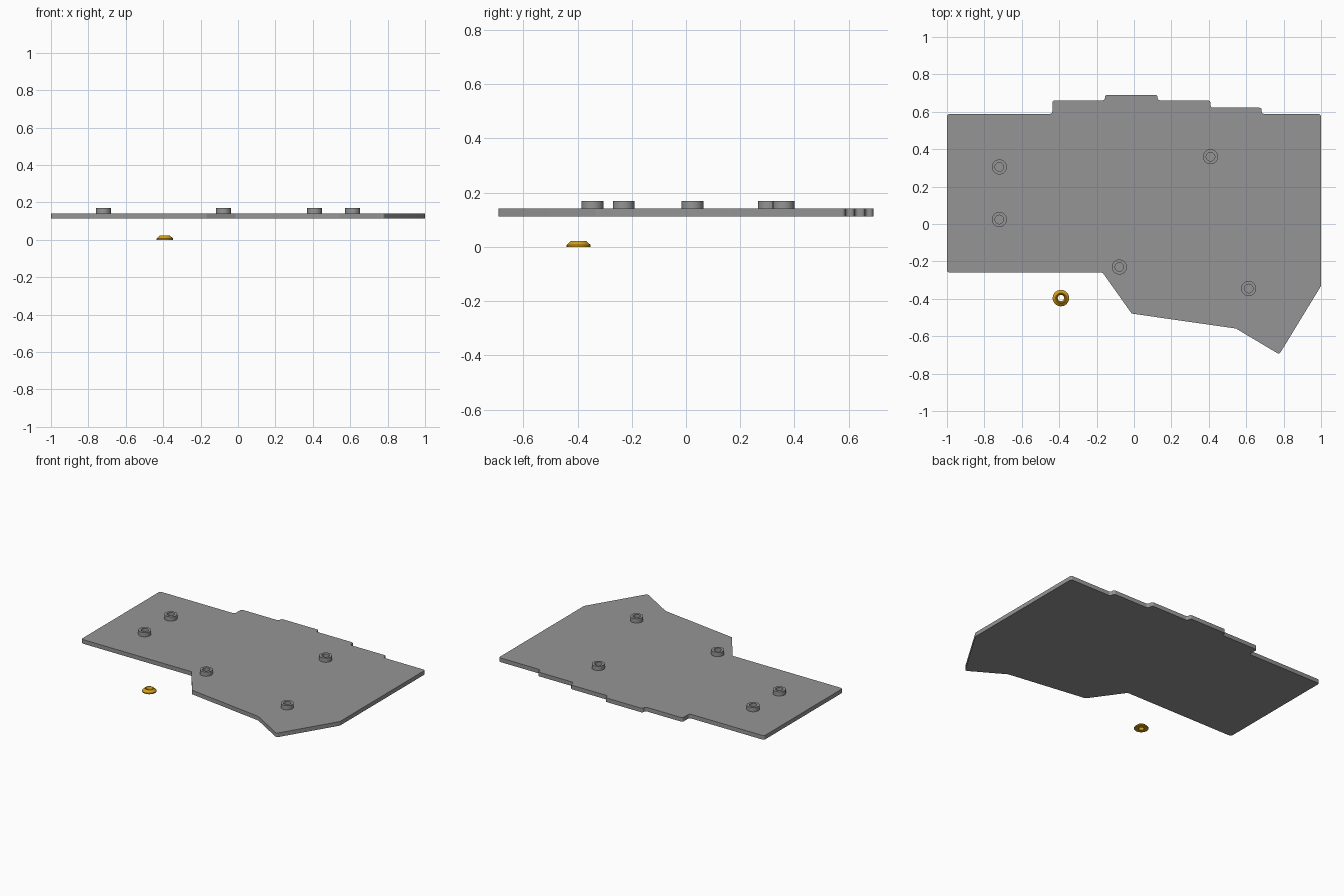
import bpy, bmesh, math
from mathutils import Vector

if "Cube" in bpy.data.objects:
    bpy.data.objects.remove(bpy.data.objects["Cube"])


def material(name, rgb):
    m = bpy.data.materials.new(name)
    m.diffuse_color = (*rgb, 1)
    m.use_nodes = True
    m.node_tree.nodes["Principled BSDF"].inputs["Base Color"].default_value = m.diffuse_color
    return m


grey = material("grey plastic", (0.30, 0.30, 0.30))
gold = material("gold metal", (0.68, 0.35, 0.01))


def finish(bm, name, mat, loc=(0, 0, 0), angle=30):
    bmesh.ops.recalc_face_normals(bm, faces=bm.faces[:])
    me = bpy.data.meshes.new(name)
    bm.to_mesh(me)
    bm.free()
    me.materials.append(mat)
    ob = bpy.data.objects.new(name, me)
    bpy.context.collection.objects.link(ob)
    ob.location = loc
    bpy.ops.object.select_all(action='DESELECT')
    ob.select_set(True)
    bpy.context.view_layer.objects.active = ob
    bpy.ops.object.shade_smooth_by_angle(angle=math.radians(angle))
    return ob


def rounded(points, radius, steps=5):
    """Replace every corner of a closed outline by an arc."""
    out = []
    pts = [Vector(p) for p in points]
    for i, p in enumerate(pts):
        a, b = pts[i - 1] - p, pts[(i + 1) % len(pts)] - p
        half = a.angle(b) / 2
        d = min(radius / math.tan(half), 0.45 * a.length, 0.45 * b.length)
        r = d * math.tan(half)
        centre = p + (a.normalized() + b.normalized()).normalized() * (r / math.sin(half))
        start = p + a.normalized() * d - centre
        end = p + b.normalized() * d - centre
        sweep = (math.atan2(end.y, end.x) - math.atan2(start.y, start.x) + math.pi) % (2 * math.pi) - math.pi
        for k in range(steps + 1):
            t = math.atan2(start.y, start.x) + sweep * k / steps
            out.append(centre + r * Vector((math.cos(t), math.sin(t))))
    return out


def lathe(name, profile, mat, loc, sides=48):
    """Spin a closed (radius, height) section into a ring."""
    bm = bmesh.new()
    rings = []
    for s in range(sides):
        t = 2 * math.pi * s / sides
        rings.append([bm.verts.new((r * math.cos(t), r * math.sin(t), z)) for r, z in profile])
    n = len(profile)
    for s in range(sides):
        a, b = rings[s], rings[(s + 1) % sides]
        for k in range(n):
            bm.faces.new((a[k], b[k], b[(k + 1) % n], a[(k + 1) % n]))
    return finish(bm, name, mat, loc)


# Flat plate with stepped back edge and angled front lobe
BOTTOM, TOP = 0.113, 0.141
outline = [(-1, 0.588), (-0.437, 0.588), (-0.437, 0.661), (-0.156, 0.661),
           (-0.156, 0.691), (0.126, 0.691), (0.126, 0.661), (0.409, 0.661),
           (0.409, 0.622), (0.683, 0.622), (0.683, 0.588), (1, 0.588),
           (1, -0.331), (0.777, -0.697), (0.545, -0.559), (-0.012, -0.479),
           (-0.168, -0.26), (-1, -0.26)]
bm = bmesh.new()
base = bm.faces.new([bm.verts.new((p.x, p.y, BOTTOM)) for p in rounded(outline, 0.014)])
ext = bmesh.ops.extrude_face_region(bm, geom=[base], use_keep_orig=True)
bmesh.ops.translate(bm, vec=(0, 0, TOP - BOTTOM),
                    verts=[v for v in ext['geom'] if isinstance(v, bmesh.types.BMVert)])
finish(bm, "plate", grey)

# Hollow screw bosses standing on the plate
boss = [(0.04, 0), (0.04, 0.029), (0.023, 0.029), (0.023, 0)]
for i, (x, y) in enumerate([(-0.72, 0.305), (-0.72, 0.024), (0.409, 0.36),
                            (0.613, -0.345), (-0.078, -0.23)]):
    lathe("boss_%d" % (i + 1), boss, grey, (x, y, TOP))

# Loose countersunk finishing washer
washer = [(0.044, 0), (0.044, 0.007), (0.028, 0.022), (0.024, 0.022),
          (0.017, 0.008), (0.017, 0)]
lathe("washer", washer, gold, (-0.391, -0.396, 0))
